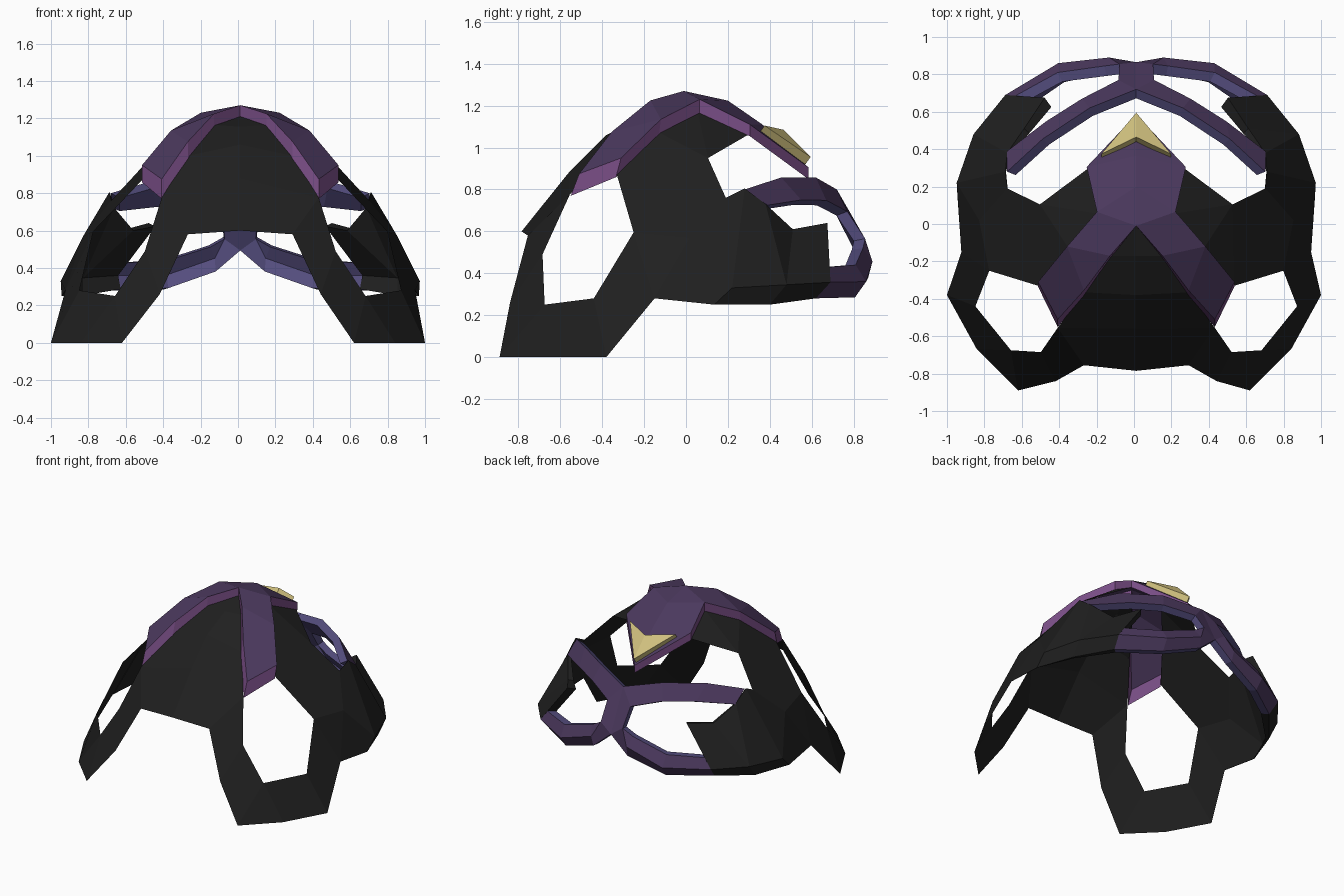
import bpy
import bmesh
from mathutils import Vector

default_cube = bpy.data.objects.get("Cube")
if default_cube:
    bpy.data.objects.remove(default_cube, do_unlink=True)


def make_material(name, color):
    material = bpy.data.materials.new(name)
    material.use_nodes = True
    material.diffuse_color = (*color, 1)
    material.node_tree.nodes["Principled BSDF"].inputs["Base Color"].default_value = (*color, 1)
    return material


black = make_material("matte_black", (.014, .014, .014))
purple = make_material("deep_purple", (.07, .04, .11))
magenta = make_material("plum_edge", (.185, .073, .23))
violet = make_material("blue_violet", (.09, .075, .21))
gold = make_material("pale_gold", (.63, .53, .21))

CORE = Vector((0, 0, .4))
SHIFT = .012


def frame_depth(p):
    """Even thickness toward the middle of the helmet."""
    return (CORE - p).normalized() * .055


def cheek_depth(p):
    """Thickness that grows toward the rear flap."""
    return (CORE - p).normalized() * max(.003, (p.y - .25) * .15)


def crest_depth(p):
    """Downward walls, deepest at the front prongs."""
    return Vector((0, min(0, p.y) * .08, -.07 + .07 * min(p.y, .2)))


def arrow_depth(p):
    return Vector((0, -.025, -.035))


def build_panel(name, points, faces, materials, thickness=None):
    """Mirror a half panel across x and optionally give it walls and a lining.

    Materials are listed as outside, walls, lining; no third means no lining.
    """
    bm = bmesh.new()
    sides = []
    for sign in (1, -1):
        verts = {}
        for key, (x, y, z) in points.items():
            if sign < 0 and x == 0:
                verts[key] = sides[0][key]
            else:
                verts[key] = bm.verts.new((sign * x, y, z))
        sides.append(verts)
        for face in faces:
            corners = [verts[key] for key in face.split()]
            new = bm.faces.new(corners)
            new.normal_update()
            if new.normal.dot(new.calc_center_median() - CORE) < 0:
                new.normal_flip()
    if thickness:
        outside = list(bm.faces)
        rim = [e for e in bm.edges if e.is_boundary]
        lining = {v: bm.verts.new(v.co + thickness(v.co)) for v in list(bm.verts)}
        for edge in rim:
            loop = edge.link_loops[0]
            a, b = loop.vert, loop.link_loop_next.vert
            wall = bm.faces.new((b, a, lining[a], lining[b]))
            wall.material_index = 1
        if len(materials) > 2:
            for face in outside:
                inner = bm.faces.new([lining[v] for v in reversed(face.verts)])
                inner.material_index = 2
    bmesh.ops.delete(bm, geom=[v for v in bm.verts if not v.link_faces], context="VERTS")
    # the upper parts sit slightly off the line of the jaw tips
    for v in bm.verts:
        if v.co.z > .2:
            v.co.x += SHIFT
    mesh = bpy.data.meshes.new(name)
    bm.to_mesh(mesh)
    bm.free()
    for material in materials:
        mesh.materials.append(material)
    obj = bpy.data.objects.new(name, mesh)
    bpy.context.collection.objects.link(obj)
    return obj


# Front dome with the arched brow, jaw legs and side openings
dome = {
    "chin": (0, -.785, .6), "brow": (0, -.56, .88), "fore": (0, -.38, 1.06),
    "high": (0, -.17, 1.155), "crown": (0, -.01, 1.21),
    "inhigh": (.14, -.17, 1.165), "inmid": (.28, -.365, 1.0), "inlow": (.42, -.555, .775),
    "arch": (.28, -.755, .58), "archlow": (.43, -.84, .26),
    "tip": (.62, -.89, 0), "toe": (.84, -.67, 0), "heel": (1, -.38, 0),
    "holefront": (.51, -.685, .49), "holebase": (.67, -.675, .25),
    "holeheel": (.86, -.44, .28), "holeback": (.786, -.25, .595),
    "outlow": (.525, -.33, .87), "outmid": (.365, -.125, 1.07),
    "outhigh": (.205, .055, 1.17), "outrear": (.26, .295, 1.06),
    "notch": (.515, .105, .95), "notchlow": (.69, .19, .76),
    "jaw": (.935, -.15, .28), "fold": (.84, .02, .57),
}
build_panel("front_dome", dome, [
    "chin arch inlow brow", "brow inlow inmid fore", "fore inmid inhigh high",
    "high inhigh crown", "arch archlow holefront inlow",
    "archlow tip holebase holefront", "tip toe holebase",
    "toe heel holeheel holebase", "heel jaw holeback holeheel",
    "outrear notch outhigh", "outhigh notch outmid", "outmid notch outlow",
    "outlow notch notchlow holeback", "holeback notchlow fold",
    "holeback fold jaw"], [black])

# Cheek panels that wrap to the rear and end in a pointed flap
cheek = {
    "jaw": (.935, -.15, .28), "fold": (.84, .02, .57), "notchlow": (.69, .19, .76),
    "base": (.955, .135, .25), "basemid": (.86, .4, .25), "baserear": (.68, .62, .28),
    "wide": (.96, .22, .33), "widemid": (.87, .48, .345), "widerear": (.7, .69, .357),
    "ringtop": (.7, .28, .805), "ringlow": (.69, .38, .73),
    "corner": (.6, .51, .61), "flap": (.49, .675, .64),
}
build_panel("cheek_panel", cheek, [
    "jaw base wide fold", "base basemid widemid wide",
    "basemid baserear widerear widemid", "fold wide ringtop notchlow",
    "wide widemid ringlow ringtop", "widemid corner ringlow",
    "widemid widerear flap corner"],
    [black, black, black], cheek_depth)

# Raised crest: two prongs at the front, one pointed tail at the rear
crest = {
    "crown": (0, -.01, 1.27), "inhigh": (.14, -.17, 1.225),
    "inmid": (.28, -.355, 1.075), "inlow": (.42, -.51, .875),
    "outlow": (.525, -.31, .95), "outmid": (.37, -.12, 1.135),
    "outhigh": (.21, .065, 1.23), "outrear": (.265, .305, 1.11),
    "ridge": (0, .2, 1.224), "ridgerear": (0, .365, 1.11), "tail": (0, .585, .905),
}
build_panel("crest", crest, [
    "crown inhigh outmid outhigh", "inhigh inmid outmid", "inmid inlow outlow outmid",
    "crown outhigh ridge", "ridge outhigh outrear ridgerear", "ridgerear outrear tail"],
    [purple, magenta], crest_depth)

# Gold arrow plate on the crest tail
arrow = {"wing": (.186, .375, 1.105), "middle": (0, .465, 1.085), "point": (0, .595, .955)}
build_panel("gold_arrow", arrow, ["wing middle point"],
            [gold, gold, gold], arrow_depth)

# Rear frame: upper band, central bridge and a lower band with a sloped ledge
frame = {
    "top": (0, .72, .8), "topin": (.25, .62, .857),
    "topmid": (.5, .455, .857), "topend": (.69, .28, .8),
    "under": (.095, .77, .695), "underin": (.29, .67, .748),
    "undermid": (.48, .55, .75), "underend": (.69, .39, .725),
    "ledge": (.09, .855, .565), "ledgein": (.17, .845, .52),
    "ledgemid": (.42, .81, .44), "ledgeend": (.645, .686, .43),
    "lowin": (.145, .89, .455), "lowmid": (.417, .86, .36), "lowend": (.7, .69, .357),
    "foot": (0, .865, .5), "footin": (.14, .87, .38),
    "footmid": (.41, .807, .285), "footend": (.68, .62, .28),
}
build_panel("rear_frame", frame, [
    "top topin underin under", "topin topmid undermid underin",
    "topmid topend underend undermid", "top under ledge foot",
    "foot ledge lowin footin", "ledge ledgein lowin",
    "footin lowin lowmid footmid", "footmid lowmid lowend footend",
    "lowin ledgein ledgemid lowmid", "lowmid ledgemid ledgeend lowend"],
    [purple, violet, violet], frame_depth)
